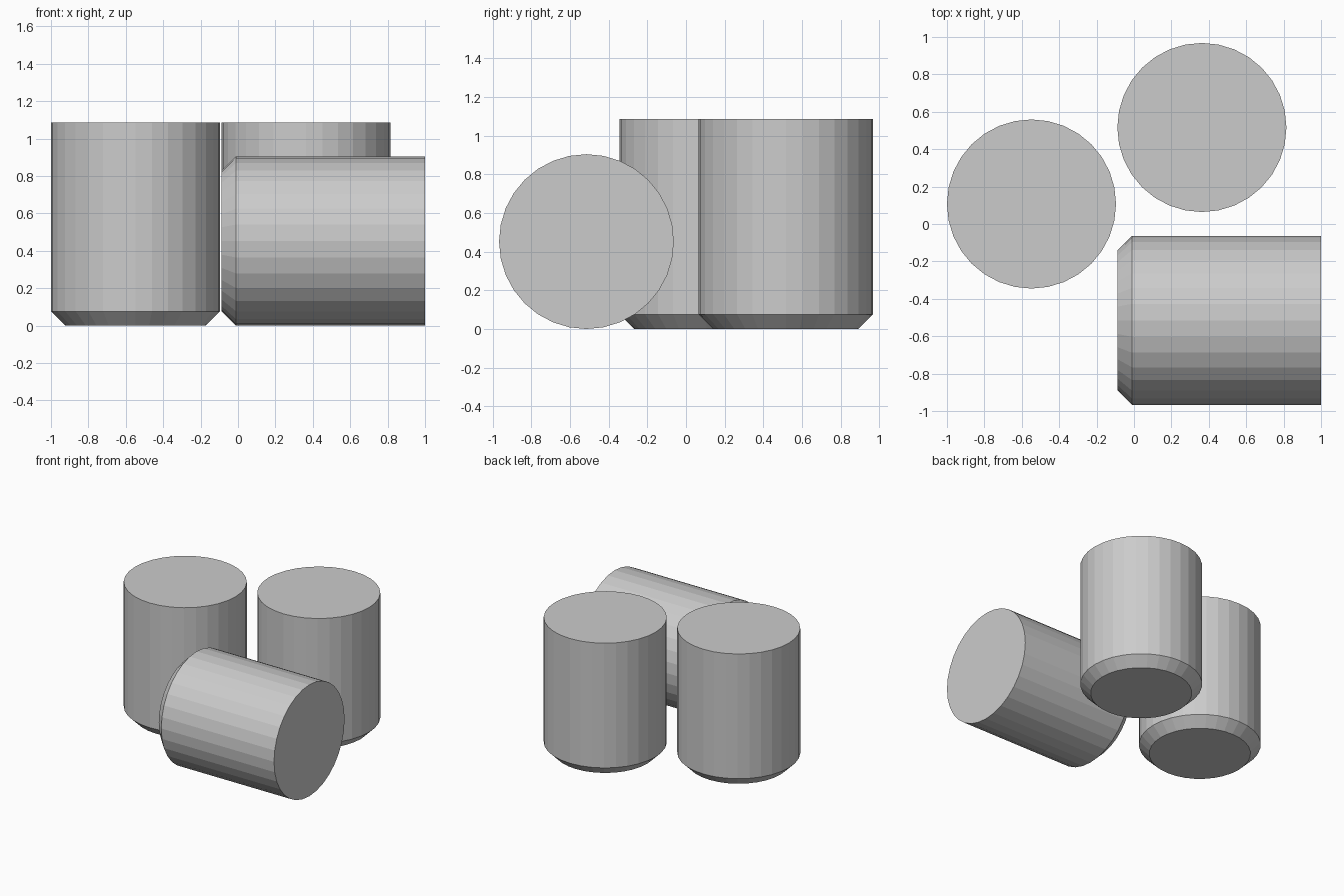
import bpy
from math import cos, sin, pi

if "Cube" in bpy.data.objects:
    bpy.data.objects.remove(bpy.data.objects["Cube"])

SIDES, R, H, C = 32, 0.452, 1.087, 0.076


def canister(name, loc, rot=(0, 0, 0)):
    """Solid cylinder with a chamfered base, built from stacked rings."""
    rings = [(R - C, 0), (R, C), (R, H)]
    verts = [(r * cos(2 * pi * i / SIDES), r * sin(2 * pi * i / SIDES), z)
             for r, z in rings for i in range(SIDES)]
    faces = [tuple(reversed(range(SIDES))), tuple(range(2 * SIDES, 3 * SIDES))]
    for k in range(len(rings) - 1):
        for i in range(SIDES):
            a, b = k * SIDES + i, k * SIDES + (i + 1) % SIDES
            faces.append((a, b, b + SIDES, a + SIDES))
    mesh = bpy.data.meshes.new(name)
    mesh.from_pydata(verts, [], faces)
    obj = bpy.data.objects.new(name, mesh)
    obj.location, obj.rotation_euler = loc, rot
    bpy.context.collection.objects.link(obj)
    return obj


# Two upright cylinders
canister("upright_cylinder_left", (-0.548, 0.107, 0))
canister("upright_cylinder_back", (0.363, 0.516, 0))
# One lying on its side, chamfered end towards -x
canister("lying_cylinder", (1.0 - H, -0.515, R), (0, pi / 2, 0))
